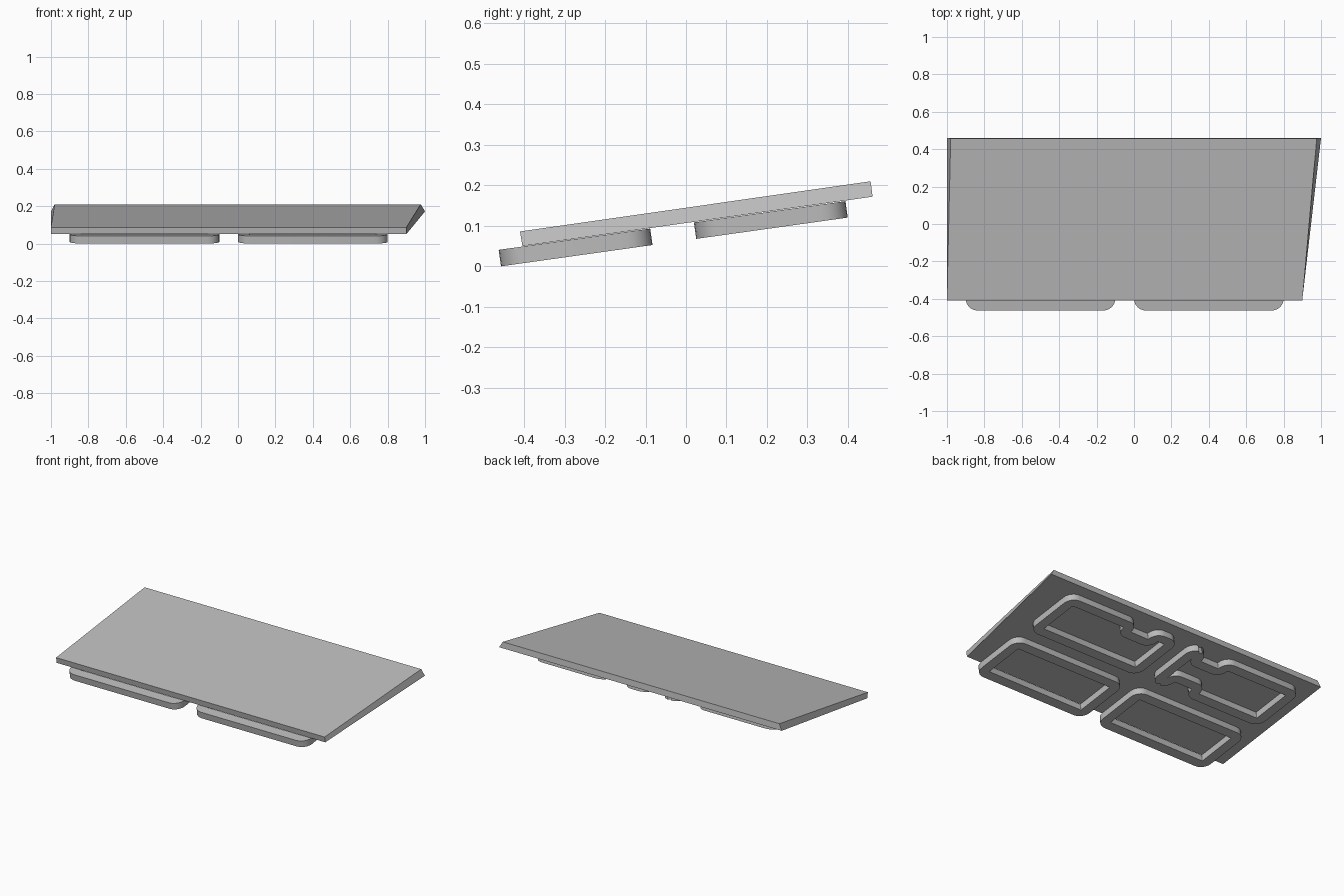
import bpy
import bmesh
import math
from mathutils import Matrix, Vector

cube = bpy.data.objects.get("Cube")
if cube:
    bpy.data.objects.remove(cube, do_unlink=True)

TILT = math.radians(8)
STROKE = 0.06      # width of the foot rails
HEIGHT = 0.041     # depth of the foot rails
RADIUS = 0.034     # centre line corner radius
LENGTH, DEPTH = 0.8, 0.378

grey = bpy.data.materials.new("mid grey")
grey.use_nodes = True
colour = (0.5, 0.5, 0.5, 1)
grey.diffuse_color = colour
grey.node_tree.nodes["Principled BSDF"].inputs["Base Color"].default_value = colour


def add_object(name, bm):
    bmesh.ops.recalc_face_normals(bm, faces=bm.faces)
    mesh = bpy.data.meshes.new(name)
    bm.to_mesh(mesh)
    bm.free()
    mesh.materials.append(grey)
    obj = bpy.data.objects.new(name, mesh)
    bpy.context.collection.objects.link(obj)
    bpy.ops.object.select_all(action="DESELECT")
    obj.select_set(True)
    bpy.context.view_layer.objects.active = obj
    bpy.ops.object.shade_smooth_by_angle(angle=math.radians(35))
    return obj


def round_corners(points, steps=6):
    """Replace each corner of a closed right-angled path by an arc."""
    path = []
    for i, p in enumerate(points):
        a = (points[i - 1] - p).normalized() * RADIUS
        b = (points[(i + 1) % len(points)] - p).normalized() * RADIUS
        for s in range(steps + 1):
            t = math.pi / 2 * s / steps
            path.append(p + a * (1 - math.sin(t)) + b * (1 - math.cos(t)))
    return path


def rail_loop(name, x, v, back_notch=None, front_notch=None):
    """Rounded rail loop; a notch is its start and end along x."""
    h = STROKE / 2
    x0, x1, v0, v1 = x + h, x + LENGTH - h, v + h, v + DEPTH - h
    corners = [(x0, v0)]
    jog = 0.072
    if front_notch:
        a, b = front_notch
        corners += [(a, v0), (a, v0 + jog), (b, v0 + jog), (b, v0)]
    corners += [(x1, v0), (x1, v1)]
    if back_notch:
        a, b = back_notch
        corners += [(b, v1), (b, v1 - jog), (a, v1 - jog), (a, v1)]
    corners.append((x0, v1))
    path = round_corners([Vector(c) for c in corners])

    # sweep a rectangular section along the path
    bm = bmesh.new()
    rings = []
    for i, p in enumerate(path):
        d = (path[(i + 1) % len(path)] - path[i - 1]).normalized()
        side = Vector((d.y, -d.x)) * h
        section = [(p + side, 0), (p + side, HEIGHT), (p - side, HEIGHT), (p - side, 0)]
        rings.append([bm.verts.new((q.x, q.y, z)) for q, z in section])
    for i, ring in enumerate(rings):
        prev = rings[i - 1]
        for j in range(4):
            k = (j + 1) % 4
            bm.faces.new((prev[j], ring[j], ring[k], prev[k]))
    obj = add_object(name, bm)
    obj.matrix_world = Matrix.Translation((0, -0.457, 0)) @ Matrix.Rotation(TILT, 4, "X")


# Sloping top panel with slanted ends
bm = bmesh.new()
bottom = [(-1, -0.404, 0.05), (0.9, -0.404, 0.05), (1, 0.461, 0.172), (-1, 0.461, 0.172)]
top = [(-1, -0.41, 0.086), (0.9, -0.41, 0.086), (0.977, 0.456, 0.21), (-0.98, 0.456, 0.21)]
low = [bm.verts.new(p) for p in bottom]
high = [bm.verts.new(p) for p in top]
bm.faces.new(low)
bm.faces.new(high)
for i in range(4):
    j = (i + 1) % 4
    bm.faces.new((low[i], low[j], high[j], high[i]))
add_object("sloping_panel", bm)

# Rail loops under the panel
BACK = 0.487
rail_loop("front_left_rail", 0, 0)
rail_loop("front_right_rail", -0.9, 0)
rail_loop("back_left_rail", 0, BACK, back_notch=(0.14, 0.33))
rail_loop("back_right_rail", -0.9, BACK, back_notch=(-0.38, -0.19), front_notch=(-0.38, -0.19))
